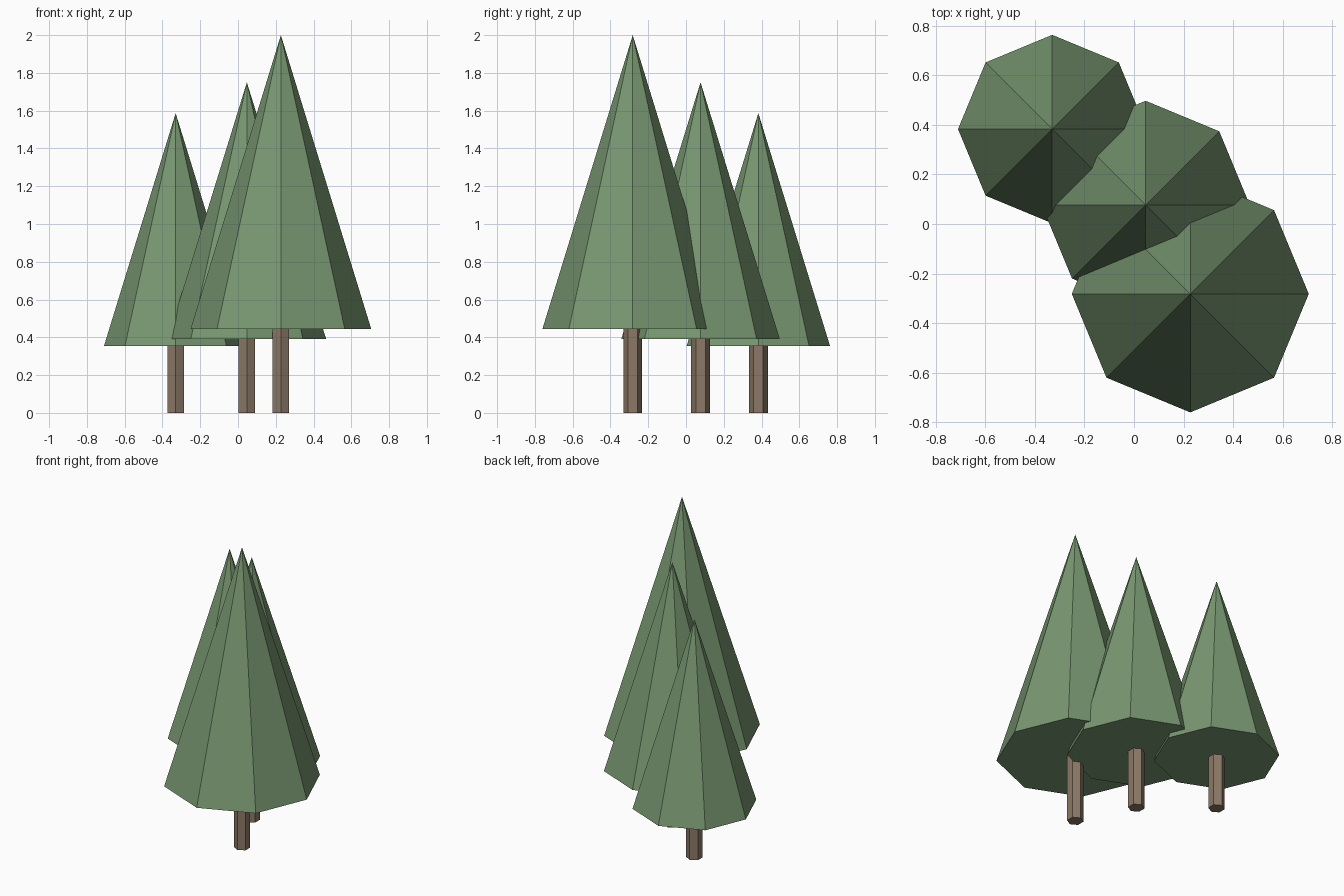
import bpy

if "Cube" in bpy.data.objects:
    bpy.data.objects.remove(bpy.data.objects["Cube"])


def material(name, color):
    mat = bpy.data.materials.new(name)
    mat.diffuse_color = color
    mat.use_nodes = True
    mat.node_tree.nodes["Principled BSDF"].inputs["Base Color"].default_value = mat.diffuse_color
    return mat


GREEN = material("foliage_green", (0.19, 0.31, 0.165, 1))
BROWN = material("bark_brown", (0.26, 0.19, 0.135, 1))
TRUNK_RADIUS = 0.05
OVERLAP = 0.02


def tree(name, x, y, radius, base, top):
    # six-sided trunk, reaching slightly into the foliage
    height = base + OVERLAP
    bpy.ops.mesh.primitive_cylinder_add(vertices=6, radius=TRUNK_RADIUS, depth=height,
                                        location=(x, y, height / 2))
    trunk = bpy.context.object
    trunk.name = name + "_trunk"
    trunk.data.materials.append(BROWN)

    # eight-sided foliage cone with closed underside
    bpy.ops.mesh.primitive_cone_add(vertices=8, radius1=radius, radius2=0, depth=top - base,
                                    location=(x, y, (base + top) / 2))
    foliage = bpy.context.object
    foliage.name = name + "_foliage"
    foliage.data.materials.append(GREEN)


# three pines in a diagonal row, growing taller toward the front
tree("small_tree", -0.33, 0.383, 0.38, 0.353, 1.587)
tree("middle_tree", 0.047, 0.077, 0.42, 0.39, 1.75)
tree("tall_tree", 0.227, -0.282, 0.478, 0.445, 2.0)
